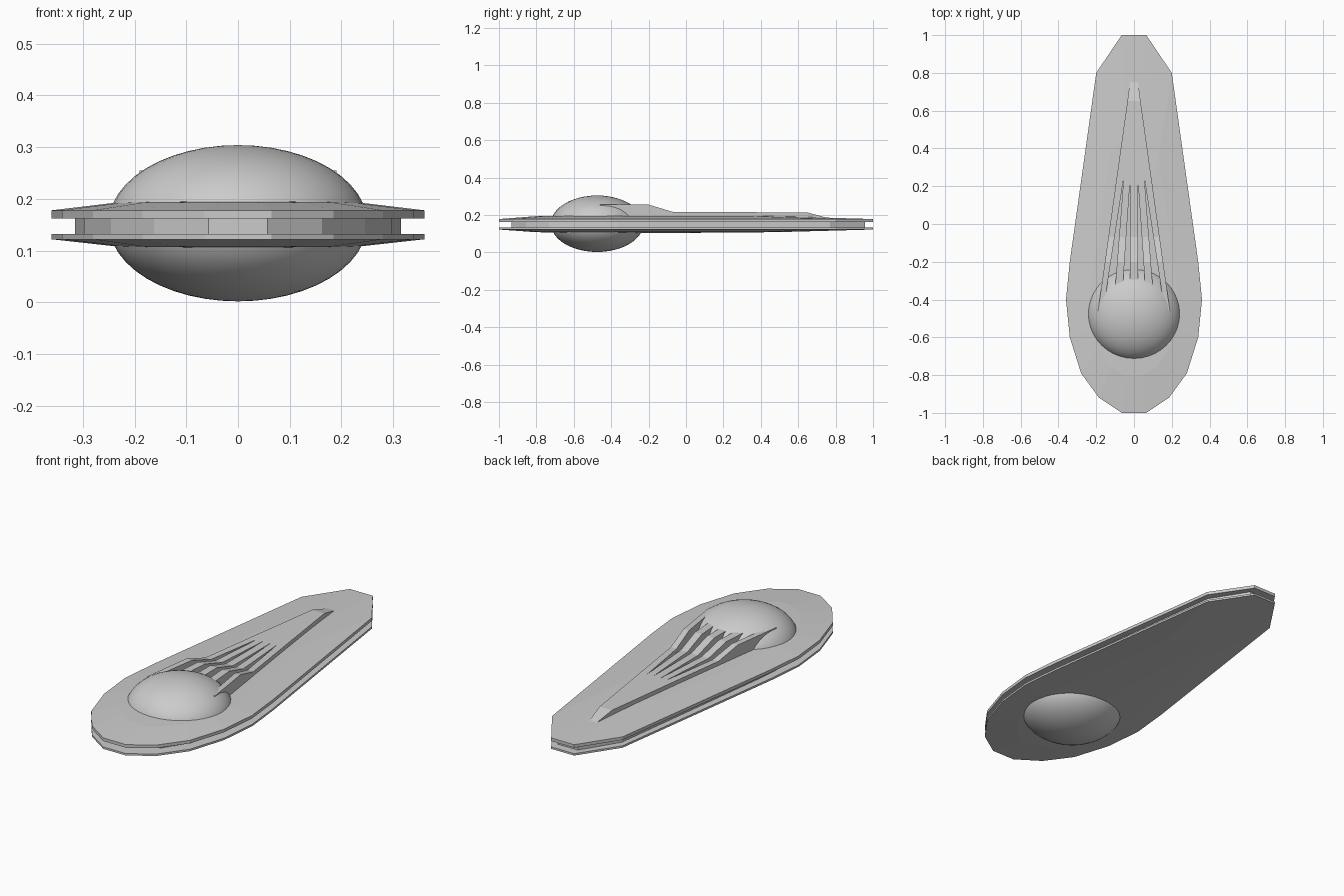
import bpy, bmesh

if "Cube" in bpy.data.objects:
    bpy.data.objects.remove(bpy.data.objects["Cube"])

# Right half of the hull outline, stern to nose
HALF = [(0.065, 1.0), (0.2, 0.8), (0.34, -0.2), (0.36, -0.4),
        (0.34, -0.6), (0.28, -0.79), (0.185, -0.92), (0.065, -1.0)]
OUTLINE = HALF + [(-x, y) for x, y in reversed(HALF)]
CY = -0.45


def finish(name, bm):
    bmesh.ops.recalc_face_normals(bm, faces=bm.faces)
    me = bpy.data.meshes.new(name)
    bm.to_mesh(me)
    bm.free()
    ob = bpy.data.objects.new(name, me)
    bpy.context.collection.objects.link(ob)
    return ob


def bridge(bm, a, b):
    n = len(a)
    for i in range(n):
        j = (i + 1) % n
        bm.faces.new((a[i], a[j], b[j], b[i]))


def plate(name, flat_z, rim_z, ring_z, apex_z):
    """Hull plate: flat inner side, thin rim, shallow crown over the dome."""
    bm = bmesh.new()

    def ring(z, s=1.0):
        return [bm.verts.new((x * s, CY + (y - CY) * s, z)) for x, y in OUTLINE]
    flat, rim, inner = ring(flat_z), ring(rim_z), ring(ring_z, 0.65)
    bm.faces.new(flat)
    bridge(bm, flat, rim)
    bridge(bm, rim, inner)
    apex = bm.verts.new((0, CY, apex_z))
    for i in range(len(inner)):
        bm.faces.new((inner[i], inner[(i + 1) % len(inner)], apex))
    return finish(name, bm)


plate("upper_hull", 0.162, 0.178, 0.193, 0.2015)
plate("lower_hull", 0.132, 0.122, 0.108, 0.1005)

# Recessed band between the plates
bm = bmesh.new()
rings = [[bm.verts.new((x * 0.875, y * 0.945 + 0.013, z)) for x, y in OUTLINE]
         for z in (0.128, 0.166)]
bridge(bm, *rings)
for r in rings:
    bm.faces.new(r)
finish("middle_band", bm)

# Flattened dome showing above and below the hull
bpy.ops.mesh.primitive_uv_sphere_add(segments=40, ring_count=24, radius=1,
                                     location=(0, -0.475, 0.153))
dome = bpy.context.object
dome.name = "dome"
dome.scale = (0.25, 0.247, 0.151)
bpy.ops.object.transform_apply(location=False, rotation=False, scale=True)
bpy.ops.object.shade_smooth()


def prism(name, sections, base=0.175):
    """Loft rectangles given as (y, left x, right x, top z)."""
    bm = bmesh.new()
    loops = [[bm.verts.new(p) for p in ((l, y, base), (r, y, base), (r, y, z), (l, y, z))]
             for y, l, r, z in sections]
    for a, b in zip(loops, loops[1:]):
        bridge(bm, a, b)
    bm.faces.new(loops[0])
    bm.faces.new(loops[-1])
    return finish(name, bm)


# Ridges fanning out of the dome: x edges at y=-0.3 and where they merge
PROFILE = [(-0.46, 0.255), (-0.2, 0.255), (-0.07, 0.216), (0.24, 0.215)]
RIDGES = {"centre": (-0.02, 0.02, -0.02, 0.02),
          "inner": (0.057, 0.097, 0.02, 0.055),
          "outer": (0.138, 0.168, 0.055, 0.0925)}
for key, (l0, r0, l1, r1) in RIDGES.items():
    for side in ((1,) if key == "centre" else (1, -1)):
        secs = []
        for y, z in PROFILE:
            t = (y + 0.3) / 0.54
            l, r = l0 + (l1 - l0) * t, r0 + (r1 - r0) * t
            secs.append((y, side * l, side * r, z))
        prism(f"{key}_ridge" + ("" if key == "centre" else "_right" if side > 0 else "_left"), secs)

# Single spine behind the ridges, sloping down to the deck
prism("tail_spine", [(0.24, -0.0925, 0.0925, 0.215), (0.65, -0.035, 0.035, 0.213),
                     (0.76, -0.02, 0.02, 0.183)])
